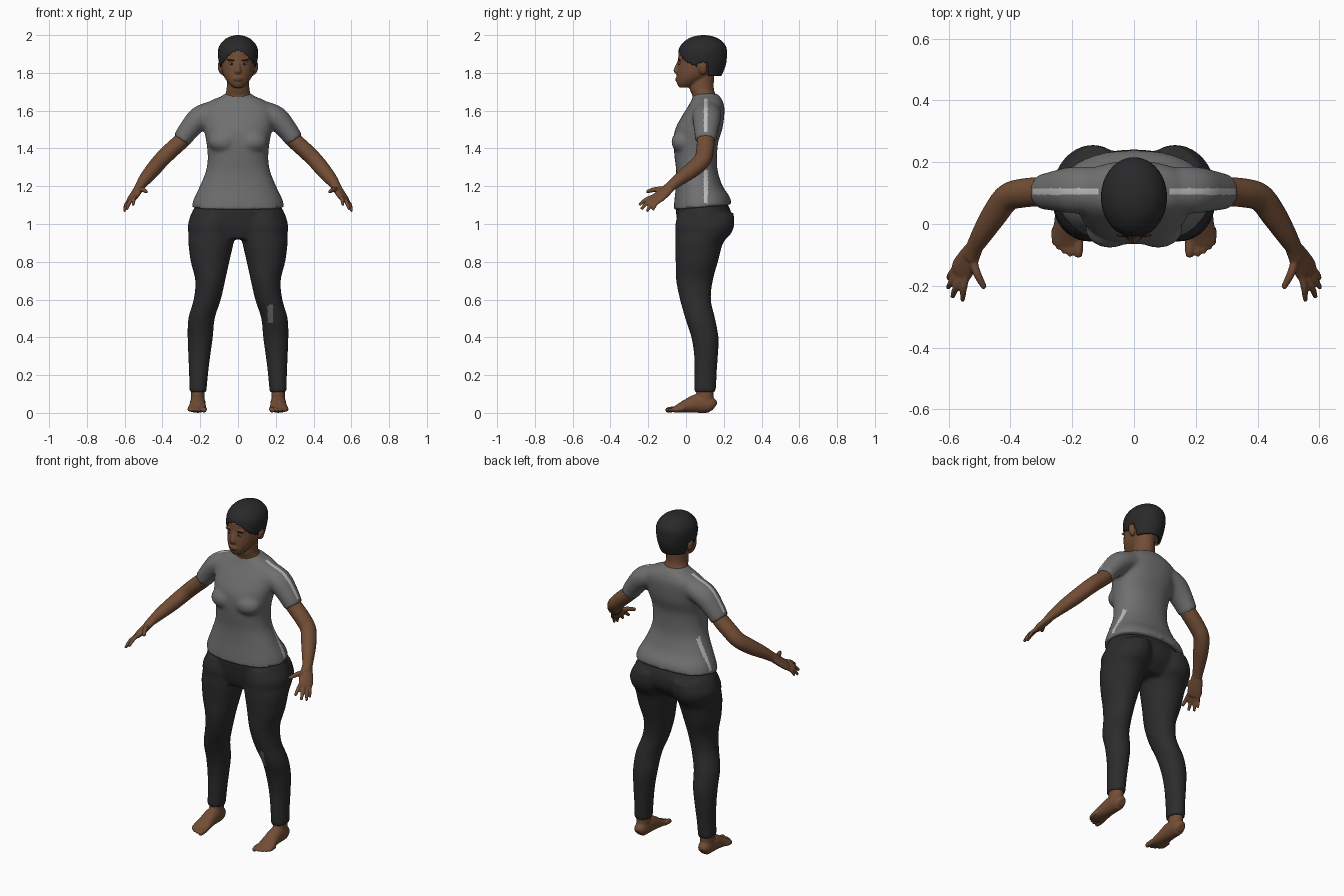
import bpy, bmesh, math
from mathutils import Vector, Matrix

if "Cube" in bpy.data.objects:
    bpy.data.objects.remove(bpy.data.objects["Cube"])


def material(name, r, g, b):
    m = bpy.data.materials.new(name)
    m.use_nodes = True
    m.diffuse_color = (r, g, b, 1)
    bsdf = m.node_tree.nodes["Principled BSDF"]
    bsdf.inputs["Base Color"].default_value = (r, g, b, 1)
    bsdf.inputs["Roughness"].default_value = 0.8
    return m


SKIN = material("brown skin", 0.17, 0.075, 0.036)
LIPS = material("dark lips", 0.11, 0.04, 0.025)
SHIRT = material("grey shirt", 0.16, 0.16, 0.16)
STRIPE = material("pale stripe", 0.5, 0.5, 0.5)
PANTS = material("charcoal trousers", 0.025, 0.025, 0.026)
PATCH = material("worn patch", 0.13, 0.13, 0.13)
HAIR = material("black hair", 0.022, 0.022, 0.023)
WHITE = material("eye white", 0.3, 0.27, 0.25)
IRIS = material("dark iris", 0.012, 0.008, 0.006)


def resample(rows, steps=5):
    """Catmull-Rom curve through rows of (x, y, z, radius, radius)."""
    out = []
    for i in range(len(rows) - 1):
        quad = [rows[max(i - 1, 0)], rows[i], rows[i + 1], rows[min(i + 2, len(rows) - 1)]]
        for s in range(steps):
            t = s / steps
            out.append([b + 0.5 * t * (c - a + t * (2*a - 5*b + 4*c - d + t * (3*(b - c) + d - a)))
                        for a, b, c, d in zip(*quad)])
    return out + [list(rows[-1])]


def tube(bm, rows, hint=None, power=2.0, n=32):
    """Loft ellipses; level rings by default, square to the path with a hint."""
    rows = resample(rows)
    centres = [Vector(r[:3]) for r in rows]
    rings = []
    for i, row in enumerate(rows):
        u, v = Vector((1, 0, 0)), Vector((0, 1, 0))
        if hint:
            t = (centres[min(i + 1, len(rows) - 1)] - centres[max(i - 1, 0)]).normalized()
            h = Vector(hint)
            u = (h - t * h.dot(t)).normalized()
            v = t.cross(u)
        ring = []
        for k in range(n):
            c, s = math.cos(math.tau * k / n), math.sin(math.tau * k / n)
            c = math.copysign(abs(c) ** (2 / power), c)
            s = math.copysign(abs(s) ** (2 / power), s)
            ring.append(bm.verts.new(centres[i] + u * c * row[3] + v * s * row[4]))
        rings.append(ring)
    for a, b in zip(rings, rings[1:]):
        for k in range(n):
            bm.faces.new((a[k], a[(k + 1) % n], b[(k + 1) % n], b[k]))
    bm.faces.new(rings[0])
    bm.faces.new(rings[-1])


def blob(bm, centre, size, tilt=0.0):
    mat = Matrix.Translation(centre) @ Matrix.Rotation(tilt, 4, "Y") @ Matrix.Diagonal((*size, 1))
    bmesh.ops.create_icosphere(bm, subdivisions=3, radius=1, matrix=mat)


def finish(name, bm, mats, mirror=False, voxel=0, smooth=0, thick=0, rule=None):
    bmesh.ops.recalc_face_normals(bm, faces=bm.faces)
    mesh = bpy.data.meshes.new(name)
    bm.to_mesh(mesh)
    bm.free()
    ob = bpy.data.objects.new(name, mesh)
    bpy.context.collection.objects.link(ob)
    if mirror:
        ob.modifiers.new("Mirror", "MIRROR").use_mirror_merge = False
    if voxel:
        m = ob.modifiers.new("Blend", "REMESH")
        m.mode, m.voxel_size = "VOXEL", voxel
    if smooth:
        m = ob.modifiers.new("Soften", "SMOOTH")
        m.factor, m.iterations = 0.5, smooth
    if thick:
        m = ob.modifiers.new("Thickness", "SOLIDIFY")
        m.thickness, m.offset = thick, -1
    bpy.context.view_layer.update()
    done = ob.evaluated_get(bpy.context.evaluated_depsgraph_get())
    ob.data = bpy.data.meshes.new_from_object(done)
    ob.modifiers.clear()
    ob.data.materials.clear()
    for m in mats:
        ob.data.materials.append(m)
    for p in ob.data.polygons:
        p.use_smooth = True
        p.material_index = int(bool(rule and rule(p.center, p.normal)))
    return ob


# Shirt: torso, bust and sleeves blended together
bm = bmesh.new()
torso = [(1.075, .088, .247, .154), (1.13, .085, .232, .146), (1.2, .07, .202, .124),
         (1.28, .058, .17, .11), (1.35, .052, .16, .112), (1.43, .052, .167, .118),
         (1.5, .067, .18, .125), (1.57, .09, .19, .112), (1.62, .106, .185, .097),
         (1.655, .11, .14, .082), (1.675, .108, .09, .072), (1.69, .102, .072, .062)]
tube(bm, [(0, y, z, a, b) for z, y, a, b in torso], power=2.25, n=48)
for v in bm.verts:
    if v.co.z < 1.2:
        v.co.z += 0.09 * (v.co.y + 0.06) * (1.2 - v.co.z) / 0.125
for side in (-1, 1):
    blob(bm, (side * .078, -.014, 1.435), (.08, .064, .06))
    tube(bm, [(side * x, y, z, a, b) for x, y, z, a, b in
              [(.1, .11, 1.6, .075, .06), (.195, .11, 1.565, .076, .064),
               (.255, .107, 1.505, .066, .056), (.3, .104, 1.442, .056, .049)]], hint=(0, 1, 0))
finish("shirt", bm, [SHIRT, STRIPE], voxel=.01, smooth=7,
       rule=lambda c, n: abs(c.y - .105) < .011 and .115 < abs(c.x) < .33 and n.z > .25)

# Trousers: hips and two legs
bm = bmesh.new()
hips = [(1.14, .08, .195, .12), (1.08, .09, .235, .143), (1.03, .096, .257, .145),
        (.98, .093, .26, .135), (.92, .075, .2, .1)]
tube(bm, [(0, y, z, a, b) for z, y, a, b in hips], n=48)
leg = [(1.06, .125, .105, .105, .147), (1, .135, .1, .129, .156), (.95, .139, .092, .124, .147),
       (.9, .143, .07, .12, .127), (.8, .148, .057, .102, .112), (.7, .147, .045, .079, .097),
       (.6, .163, .05, .072, .082), (.5, .193, .075, .07, .079), (.4, .2, .1, .067, .072),
       (.3, .205, .106, .058, .063), (.2, .209, .103, .05, .059), (.11, .213, .1, .046, .059)]
for side in (-1, 1):
    tube(bm, [(side * x, y, z, a, b) for z, x, y, a, b in leg], n=40)
finish("trousers", bm, [PANTS, PATCH], voxel=.01, smooth=6,
       rule=lambda c, n: .157 < c.x < .188 and abs(c.z - .525) < .046 and n.y < -.3)

# Arms with hands
bm = bmesh.new()
tube(bm, [(.24, .105, 1.51, .044, .042), (.295, .105, 1.445, .047, .043),
          (.36, .1, 1.385, .047, .043), (.41, .085, 1.335, .045, .042),
          (.452, .03, 1.285, .043, .04), (.49, -.03, 1.24, .035, .034),
          (.52, -.08, 1.2, .028, .025), (.535, -.105, 1.18, .03, .02)], hint=(0, 1, 0))
tube(bm, [(.515, -.075, 1.205, .028, .023), (.535, -.11, 1.172, .037, .021),
          (.555, -.145, 1.142, .042, .018), (.565, -.162, 1.127, .037, .014)], hint=(.7, .5, -.4))
fingers = [((.54, -.16, 1.15), (.555, -.249, 1.1), .0115),
           ((.555, -.163, 1.138), (.588, -.237, 1.078), .0115),
           ((.567, -.155, 1.127), (.603, -.207, 1.066), .011),
           ((.577, -.14, 1.122), (.602, -.175, 1.072), .01),
           ((.525, -.105, 1.185), (.483, -.208, 1.17), .0135)]
for root, tip, r in fingers:
    a, b = Vector(root), Vector(tip)
    mid = (a + b) / 2 + Vector((.004, -.004, .006))
    tube(bm, [(*a, r, r), (*mid, r, r), (*b, r * .7, r * .7)], hint=(.7, .5, -.4), n=12)
finish("arms", bm, [SKIN], mirror=True, voxel=.005, smooth=4)

# Feet with toes
bm = bmesh.new()
tube(bm, [(.213, .1, .18, .036, .044), (.213, .1, .12, .037, .046), (.213, .1, .04, .036, .044)])
tube(bm, [(.213, .152, .03, .02, .022), (.213, .13, .042, .036, .042), (.213, .065, .05, .041, .05),
          (.214, .01, .038, .044, .038), (.216, -.04, .023, .05, .023),
          (.216, -.068, .016, .047, .014)], hint=(1, 0, 0))
toes = [(.18, -.102, .0155), (.206, -.099, .011), (.226, -.09, .0105), (.244, -.077, .01), (.258, -.062, .0095)]
for x, y, r in toes:
    tube(bm, [(x, y + .05, .02, r, r), (x, y + .015, .017, r, r),
              (x, y - .006, .013, r * .7, r * .7)], hint=(1, 0, 0), n=12)
finish("feet", bm, [SKIN], mirror=True, voxel=.005, smooth=4)

# Head with neck, nose and ears
bm = bmesh.new()
skull = [(1.722, -.008, .026, .028), (1.745, .012, .05, .06), (1.78, .04, .074, .089),
         (1.82, .06, .086, .107), (1.87, .075, .091, .117), (1.92, .08, .09, .117),
         (1.96, .086, .072, .095), (1.982, .09, .035, .05)]
tube(bm, [(0, y, z, a, b) for z, y, a, b in skull], n=48)
tube(bm, [(0, .098, 1.63, .09, .06), (0, .095, 1.68, .07, .062),
          (0, .083, 1.72, .06, .064), (0, .085, 1.8, .06, .065)])
tube(bm, [(0, -.032, 1.87, .007, .01), (0, -.043, 1.835, .012, .016),
          (0, -.047, 1.808, .018, .019), (0, -.04, 1.794, .015, .013)], n=16)
blob(bm, (0, -.046, 1.766), (.026, .012, .012))
for side in (-1, 1):
    blob(bm, (side * .092, .09, 1.825), (.014, .022, .036), side * .2)
    blob(bm, (side * .035, -.028, 1.868), (.025, .012, .007), side * -.15)
finish("head", bm, [SKIN, LIPS], voxel=.005, smooth=4,
       rule=lambda c, n: c.y < -.035 and (c.x / .026) ** 2 + ((c.z - 1.766) / .0095) ** 2 < 1)

# Eyes and brows
for name, mat, x, y, z, size in [("eye_whites", WHITE, .034, -.034, 1.847, (.013, .005, .005)),
                                 ("irises", IRIS, .033, -.0375, 1.847, (.0055, .003, .005)),
                                 ("brows", HAIR, .036, -.037, 1.868, (.022, .0045, .004))]:
    bm = bmesh.new()
    blob(bm, (x, y, z), size, -.15)
    finish(name, bm, [mat], mirror=True)


# Short cropped hair: a shell cut away around the face and ears
def is_bare(c):
    if c.y < .055:
        return c.z < 1.915 - 9 * c.x ** 2
    if c.y < .118:
        return c.z < 1.848
    return c.z < 1.778


bm = bmesh.new()
shell = [(1.76, .09, .076, .084), (1.8, .083, .09, .112), (1.85, .084, .1, .129), (1.9, .087, .107, .129),
         (1.94, .09, .1, .122), (1.975, .092, .073, .09), (1.993, .092, .04, .052), (2.0, .092, .008, .01)]
tube(bm, [(0, y, z, a, b) for z, y, a, b in shell], n=96)
bare = [f for f in bm.faces if is_bare(f.calc_center_median())]
bmesh.ops.delete(bm, geom=bare, context="FACES")
finish("hair", bm, [HAIR], smooth=2, thick=.014)
